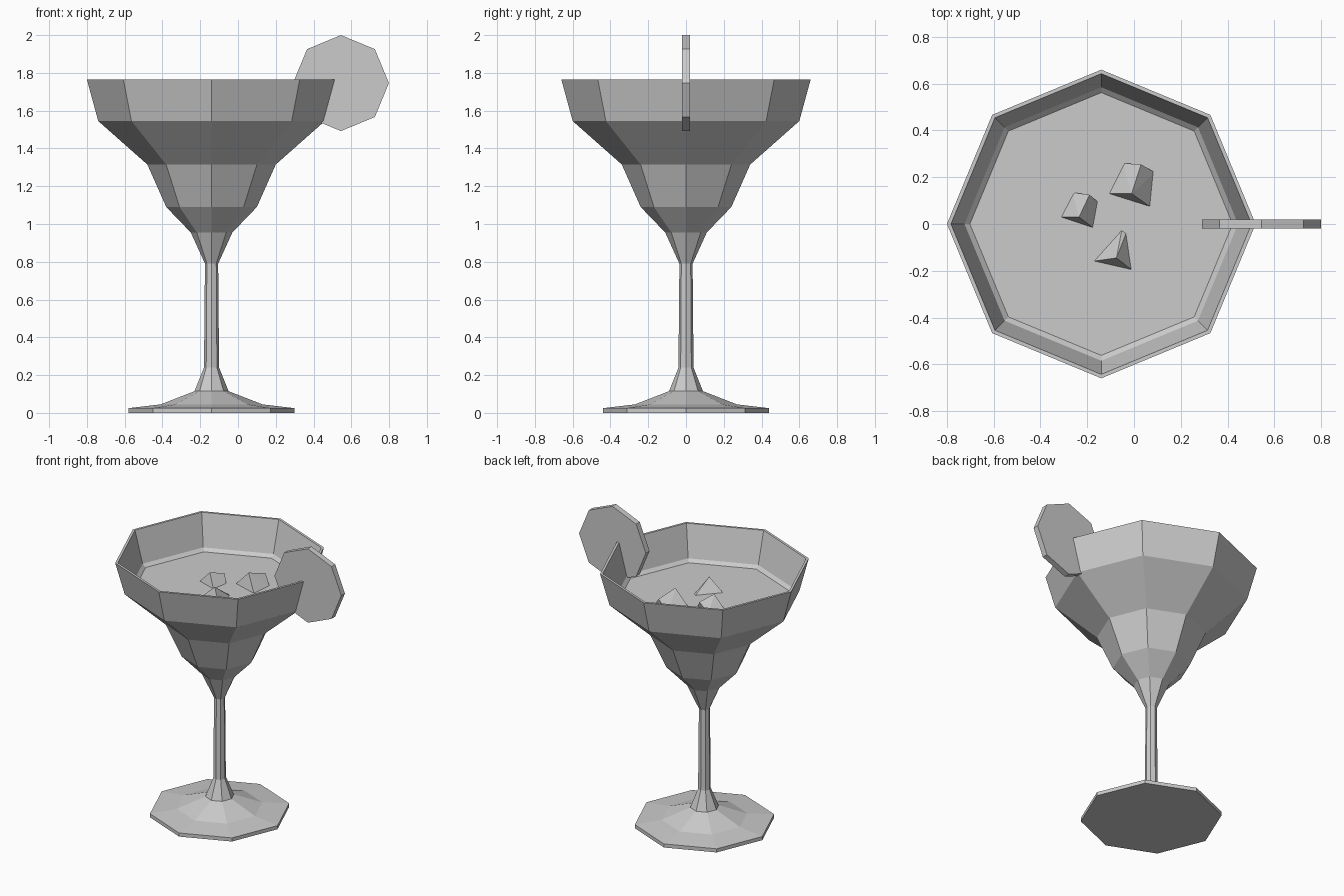
import bpy, bmesh, math

cube = bpy.data.objects.get("Cube")
if cube:
    bpy.data.objects.remove(cube, do_unlink=True)

# One pale grey for the whole model
grey = bpy.data.materials.new("pale_grey")
grey.use_nodes = True
colour = (0.6, 0.6, 0.6, 1)
grey.diffuse_color = colour
grey.node_tree.nodes["Principled BSDF"].inputs["Base Color"].default_value = colour

SIDES = 8
CENTRE_X = -0.14
LIQUID_Z = 1.53


def finish(name, bm, location=(0, 0, 0)):
    bmesh.ops.recalc_face_normals(bm, faces=bm.faces)
    mesh = bpy.data.meshes.new(name)
    bm.to_mesh(mesh)
    bm.free()
    mesh.materials.append(grey)
    obj = bpy.data.objects.new(name, mesh)
    obj.location = location
    bpy.context.collection.objects.link(obj)
    return obj


def lathe(name, profile, location):
    """Octagonal solid from (radius, height) pairs, capped at both ends."""
    bm = bmesh.new()
    rings = []
    for r, z in profile:
        angles = [math.tau * i / SIDES for i in range(SIDES)]
        rings.append([bm.verts.new((r * math.cos(a), r * math.sin(a), z)) for a in angles])
    for low, high in zip(rings, rings[1:]):
        for i in range(SIDES):
            j = (i + 1) % SIDES
            bm.faces.new((low[i], low[j], high[j], high[i]))
    bm.faces.new(rings[0])
    bm.faces.new(rings[-1])
    return finish(name, bm, location)


def hull(name, points):
    """Convex chunk around a few points."""
    bm = bmesh.new()
    for p in points:
        bm.verts.new(p)
    bmesh.ops.convex_hull(bm, input=bm.verts)
    bmesh.ops.dissolve_limit(bm, angle_limit=0.05, verts=bm.verts, edges=bm.edges)
    return finish(name, bm)


# Glass: foot, stem, bowl outside, lip, then down the inside
outside = [(0.44, 0), (0.44, 0.025), (0.27, 0.045), (0.09, 0.115), (0.04, 0.24),
           (0.035, 0.79), (0.11, 0.955), (0.24, 1.09), (0.34, 1.315),
           (0.6, 1.545), (0.66, 1.765)]
inside = [(0.643, 1.765), (0.585, 1.55), (0.325, 1.325), (0.225, 1.1), (0.1, 0.97)]
lathe("glass", outside + inside, (CENTRE_X, 0, 0))

# Drink filling the bowl
lathe("drink", [(0.1, 0.98), (0.22, 1.105), (0.32, 1.33), (0.57, LIQUID_Z)],
      (CENTRE_X, 0, 0))

# Fruit slice standing on the rim
slice_obj = lathe("fruit_slice", [(0.254, -0.02), (0.254, 0.02)], (0.545, 0, 1.746))
slice_obj.rotation_euler.x = math.pi / 2

# Ice chunks: waterline outline, then the raised points with their height
chunks = {
    "ice_back": ([(-0.115, 0.13), (0.075, 0.07), (0.09, 0.22), (-0.05, 0.26)],
                 [(-0.01, 0.13, 0.1), (0.03, 0.255, 0.06)]),
    "ice_left": ([(-0.32, 0.03), (-0.17, -0.02), (-0.15, 0.09), (-0.265, 0.135)],
                 [(-0.235, 0.03, 0.08), (-0.19, 0.125, 0.05)]),
    "ice_front": ([(-0.18, -0.16), (-0.005, -0.2), (-0.03, -0.03), (-0.05, -0.015)],
                  [(-0.075, -0.145, 0.09)]),
}
for name, (outline, raised) in chunks.items():
    points = [(x, y, LIQUID_Z - 0.01) for x, y in outline]
    points += [(x, y, LIQUID_Z + h) for x, y, h in raised]
    hull(name, points)
